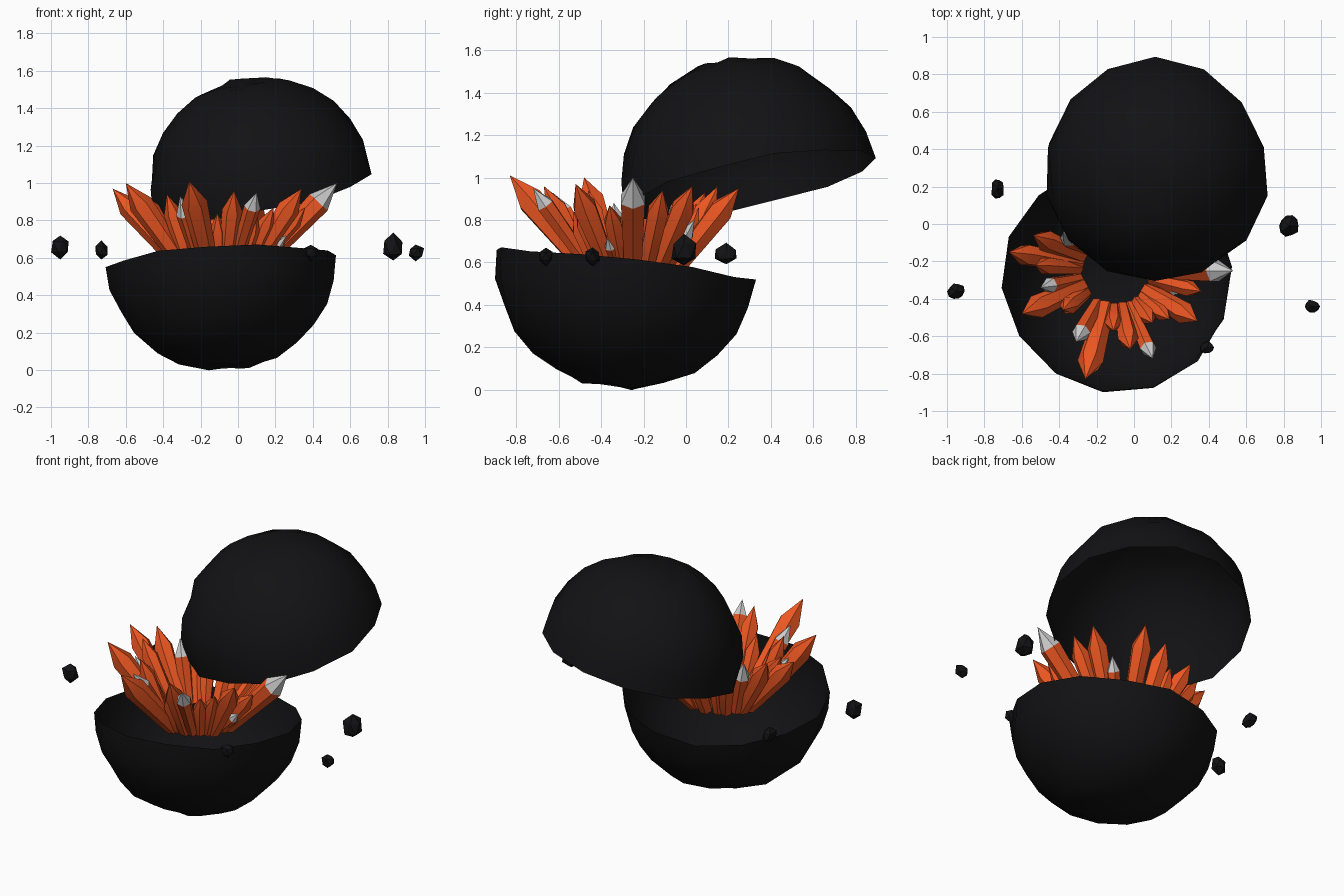
import bpy, bmesh, math, random
from mathutils import Vector

if "Cube" in bpy.data.objects:
    bpy.data.objects.remove(bpy.data.objects["Cube"])

random.seed(4)


def material(name, color):
    m = bpy.data.materials.new(name)
    m.diffuse_color = color
    m.use_nodes = True
    m.node_tree.nodes["Principled BSDF"].inputs["Base Color"].default_value = m.diffuse_color
    return m


STONE = material("dark_stone", (0.006, 0.006, 0.007, 1))
ORANGE = material("orange_crystal", (0.85, 0.095, 0.016, 1))


def finish(bm, name, mat=None, smooth=None):
    bmesh.ops.recalc_face_normals(bm, faces=bm.faces)
    me = bpy.data.meshes.new(name)
    bm.to_mesh(me)
    bm.free()
    ob = bpy.data.objects.new(name, me)
    bpy.context.collection.objects.link(ob)
    if mat:
        me.materials.append(mat)
    if smooth:
        bpy.context.view_layer.objects.active = ob
        ob.select_set(True)
        bpy.ops.object.shade_smooth_by_angle(angle=math.radians(smooth))
        ob.select_set(False)
    return ob


def ring_mesh(bm, rings):
    """Skin a list of vertex loops."""
    for a, b in zip(rings, rings[1:]):
        n = len(a)
        for i in range(n):
            j = (i + 1) % n
            bm.faces.new((a[i], a[j], b[j], b[i]))


def fan(bm, ring, tip):
    for i in range(len(ring)):
        bm.faces.new((ring[i], ring[(i + 1) % len(ring)], tip))


def half_shell(name, center, pole, radius, depth, segs=14, rows=7):
    """Thin open, slightly lumpy half sphere whose pole points along 'pole'."""
    q = Vector((0, 0, 1)).rotation_difference(Vector(pole).normalized())
    bm = bmesh.new()
    rings = []
    for k in range(rows, 0, -1):
        t = math.pi / 2 * k / rows
        ring = []
        for i in range(segs):
            a = 2 * math.pi * (i + 0.5) / segs
            r = random.uniform(0.985, 1.015)
            v = Vector((math.sin(t) * math.cos(a) * radius, math.sin(t) * math.sin(a) * radius,
                        math.cos(t) * depth)) * r
            if k == rows:
                v.z += random.uniform(-0.012, 0.012)
            ring.append(bm.verts.new(Vector(center) + q @ v))
        rings.append(ring)
    ring_mesh(bm, rings)
    fan(bm, rings[-1], bm.verts.new(Vector(center) + q @ Vector((0, 0, depth * 0.96))))
    return finish(bm, name, STONE, 48)


# Stone halves: lower bowl and tilted lid
half_shell("lower_shell", (-0.088, -0.285, 0.582), (0.05, -0.125, -1), 0.617, 0.583)
half_shell("upper_shell", (0.125, 0.295, 0.968), (-0.19, -0.21, 1), 0.603, 0.6)


def crystal(n, tip, width, grey):
    """Six-sided crystal leaning out from the ring, flaring to a pointed tip."""
    tip = Vector(tip)
    hub = Vector((-0.1, -0.25, 0))
    out = Vector((tip.x, tip.y, 0)) - hub
    base = hub + out.normalized() * 0.2 + Vector((0, 0, 0.55))
    axis = tip - base
    length = axis.length
    q = Vector((0, 0, 1)).rotation_difference(axis.normalized())
    head = min(width * 2.2, length * 0.4)

    def loop(bm, z, r):
        return [bm.verts.new(base + q @ Vector((r * math.cos(i * math.pi / 3), r * math.sin(i * math.pi / 3), z)))
                for i in range(6)]

    bm = bmesh.new()
    rings = [loop(bm, 0, width * 0.7), loop(bm, length - head, width)]
    bm.faces.new(rings[0])
    ring_mesh(bm, rings)
    if grey:
        cap = bmesh.new()
        ring = loop(cap, length - head, width)
        fan(cap, ring, cap.verts.new(tip))
        finish(cap, f"crystal_tip_{n}", None, 50)
    else:
        fan(bm, rings[1], bm.verts.new(tip))
    finish(bm, f"crystal_{n}", ORANGE, 50)


# Crystal cluster: tip x, y, z, width, grey tip
CRYSTALS = [
    (-0.54, -0.06, 0.96, .058, 0), (-0.38, -0.05, 0.92, .05, 1), (-0.67, -0.15, 0.97, .06, 0),
    (-0.53, -0.22, 0.94, .05, 0), (-0.50, -0.34, 0.88, .045, 1), (-0.60, -0.48, 1.00, .065, 0),
    (-0.38, -0.46, 0.94, .05, 0), (-0.31, -0.63, 0.93, .05, 1), (-0.26, -0.83, 1.01, .07, 0),
    (-0.11, -0.57, 0.84, .048, 0), (-0.02, -0.67, 0.96, .055, 0), (0.10, -0.72, 0.95, .045, 1),
    (0.10, -0.53, 0.84, .045, 0), (0.19, -0.51, 0.87, .045, 0), (0.34, -0.52, 0.97, .06, 0),
    (0.26, -0.37, 0.72, .03, 1), (0.36, -0.36, 0.87, .045, 0), (0.53, -0.25, 1.00, .065, 1),
    (0.37, -0.11, 0.94, .055, 0), (0.34, 0.03, 0.96, .06, 0), (0.2, 0.04, 0.8, .042, 1),
    (0.12, 0.25, 0.95, .062, 0), (0.0, 0.06, 0.86, .048, 0), (-0.12, 0.15, 0.96, .06, 0),
    (-0.24, 0.05, 0.88, .048, 0), (-0.36, 0.09, 0.93, .055, 0),
]
for n, (x, y, z, w, g) in enumerate(CRYSTALS):
    crystal(n, (x, y, z), w, g)

# Loose stone chips around the break: position and half sizes
CHIPS = [(-0.95, -0.36, 0.66, .05, .05, .062), (-0.73, 0.19, 0.64, .04, .06, .048),
         (0.83, -0.01, 0.655, .058, .06, .072), (0.95, -0.44, 0.63, .046, .038, .045),
         (0.39, -0.66, 0.63, .044, .036, .042)]
for n, (x, y, z, sx, sy, sz) in enumerate(CHIPS):
    bm = bmesh.new()
    bmesh.ops.create_icosphere(bm, subdivisions=1, radius=1)
    for v in bm.verts:
        r = random.uniform(0.85, 1.15)
        v.co = Vector((x + v.co.x * sx * r, y + v.co.y * sy * r, z + v.co.z * sz * r))
    finish(bm, f"stone_chip_{n}", STONE)
